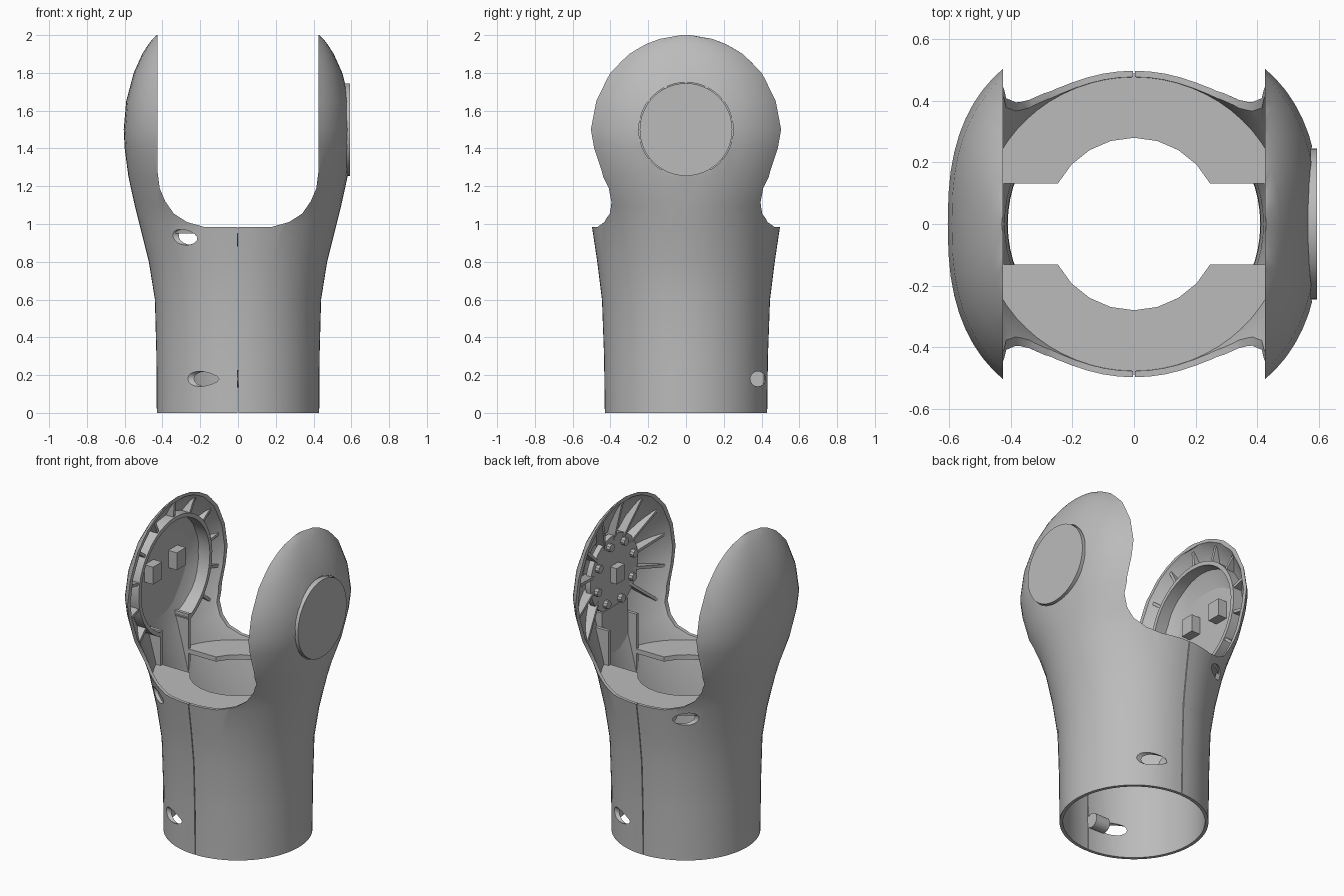
import bpy, bmesh
from math import sin, cos, pi, radians, sqrt, asin, copysign
from mathutils import Matrix, Vector

if "Cube" in bpy.data.objects:
    bpy.data.objects.remove(bpy.data.objects["Cube"])

GREY = (0.5, 0.5, 0.5, 1)
mat = bpy.data.materials.new("plain grey")
mat.use_nodes = True
mat.diffuse_color = GREY
mat.node_tree.nodes["Principled BSDF"].inputs["Base Color"].default_value = GREY

# Body sections: height, half width, half depth, roundness
SECTIONS = [(0, .43, .43, 2), (.3, .432, .434, 2), (.6, .44, .445, 2), (.8, .472, .47, 2),
            (1, .522, .5, 2), (1.1, .547, .54, 2), (1.25, .58, .6, 2.2), (1.4, .6, .62, 2.4),
            (1.5, .605, .625, 2.5), (1.65, .592, .6, 2.5), (1.8, .552, .54, 2.5),
            (1.9, .507, .457, 2.5), (1.95, .475, .384, 2.5), (1.98, .452, .31, 2.5),
            (2, .43, .12, 2.5)]
AXLE = 1.5


def finish(name, bm, smooth=True):
    bmesh.ops.recalc_face_normals(bm, faces=bm.faces)
    mesh = bpy.data.meshes.new(name)
    bm.to_mesh(mesh)
    bm.free()
    mesh.materials.append(mat)
    obj = bpy.data.objects.new(name, mesh)
    bpy.context.collection.objects.link(obj)
    return obj


def ring(section, inset=0, count=64):
    z, a, b, n = section
    pts = []
    for i in range(count):
        c, s = cos(2 * pi * i / count), sin(2 * pi * i / count)
        pts.append(((a - inset) * copysign(abs(c) ** (2 / n), c),
                    (b - inset) * copysign(abs(s) ** (2 / n), s), z))
    return pts


def loft(name, rings):
    bm = bmesh.new()
    loops = [[bm.verts.new(p) for p in r] for r in rings]
    for lo, hi in zip(loops, loops[1:]):
        for i in range(len(lo)):
            j = (i + 1) % len(lo)
            bm.faces.new((lo[i], lo[j], hi[j], hi[i]))
    bm.faces.new(loops[0])
    bm.faces.new(loops[-1])
    return finish(name, bm)


def prism(name, pts, axis, lo, hi, matrix=None):
    """Extrude a flat outline along one axis; the outline uses the other two."""
    place = {"x": lambda p, d: (d, p[0], p[1]),
             "y": lambda p, d: (p[0], d, p[1]),
             "z": lambda p, d: (p[0], p[1], d)}[axis]
    bm = bmesh.new()
    ends = [[bm.verts.new(place(p, d)) for p in pts] for d in (lo, hi)]
    bm.faces.new(ends[0])
    bm.faces.new(ends[1])
    for i in range(len(pts)):
        j = (i + 1) % len(pts)
        bm.faces.new((ends[0][i], ends[0][j], ends[1][j], ends[1][i]))
    if matrix:
        bmesh.ops.transform(bm, matrix=matrix, verts=bm.verts)
    return finish(name, bm)


def circle(y, z, r, count=32):
    return [(y + r * cos(2 * pi * i / count), z + r * sin(2 * pi * i / count)) for i in range(count)]


def box(y, z, w, h):
    return [(y - w, z - h), (y + w, z - h), (y + w, z + h), (y - w, z + h)]


def boolean(obj, other, operation, keep=False):
    mod = obj.modifiers.new("cut", "BOOLEAN")
    mod.operation, mod.object, mod.solver = operation, other, "EXACT"
    with bpy.context.temp_override(object=obj, active_object=obj):
        bpy.ops.object.modifier_apply(modifier=mod.name)
    if not keep:
        bpy.data.objects.remove(other)


# Hollow forked shell
inner = [ring((min(s[0], 1.975),) + s[1:], .02) for s in reversed(SECTIONS) if s[0] < 1.99]
shell = loft("forked_shell", inner + [ring(s) for s in SECTIONS])
side = [(.18, .985), (.27, 1.01), (.34, 1.055), (.385, 1.12), (.415, 1.19), (.426, 1.28), (.426, 2.2)]
boolean(shell, prism("fork_cutter", side + [(-x, z) for x, z in reversed(side)], "y", -1, 1), "DIFFERENCE")
boolean(shell, prism("cap_cutter", circle(0, AXLE, .25, 48), "x", .5, .8), "DIFFERENCE")
boolean(shell, prism("seam_cutter", box(0, 0, .0025, 1), "z", -.1, 1.1), "DIFFERENCE")

# Screw holes, bored sideways: side, depth position, height, inner end, radius
SCREWS = [(-1, -.38, .18, .09, .04), (1, .38, .18, .09, .04),
          (-1, -.4, .93, .18, .042), (-1, .4, .93, .18, .042)]
inside = []
for s, y, z, end, r in SCREWS:
    lo, hi = sorted((s * end, s * .7))
    boolean(shell, prism("screw_cutter", circle(y, z, r, 16), "x", lo, hi), "DIFFERENCE")
    lo, hi = sorted((s * (end + .01), 0))
    inside.append(prism("screw_boss", circle(y, z, r + .006, 16), "x", lo, hi))

# Round cap on the left ear
cap = prism("axle_cap", circle(0, AXLE, .245, 48), "x", .56, .594)

# Shelves at the bottom of the fork
for s, name in ((-1, "front_shelf"), (1, "back_shelf")):
    hole = [(.28 * cos(t), .28 * sin(t)) for t in (radians(28 + 124 * i / 8) for i in range(9))]
    pts = [(.6, .13)] + hole + [(-.6, .13), (-.6, .6), (.6, .6)]
    inside.append(prism(name, [(x, s * y) for x, y in pts], "z", .95, .98))

# Channel walls running from the shelves up into each ear
for s in (-1, 1):
    for y in (-.14, .14):
        pts = [(.44, .78), (.44, 1.2), (.6, 1.2), (.6, .78)]
        inside.append(prism("channel_wall", [(s * x, z) for x, z in pts], "y", y - .01, y + .01))

# Radial ribs in both ears
def rib(name, profile, angle):
    turn = Matrix.Translation((0, 0, AXLE)) @ Matrix.Rotation(radians(angle), 4, "X")
    inside.append(prism(name, profile, "y", -.009, .009, turn))

for i in range(-5, 6):
    rib("right_rib", [(-.45, .35), (-.435, .6), (-.6, .6), (-.6, .35)], i * 26)
    rib("left_rib", [(.505, .2), (.435, .5), (.435, .6), (.6, .6), (.6, .2)], i * 26)

# Keyhole wall, floor and lugs in the right ear
gap = asin(.13 / .36)
arc = [gap + (2 * pi - 2 * gap) * i / 40 for i in range(41)]
outline = [(r * sin(t), AXLE - r * cos(t)) for r, ts in ((.37, arc), (.345, arc[::-1])) for t in ts]
inside.append(prism("keyhole_wall", outline, "x", -.6, -.44))
inside.append(prism("right_floor", circle(0, AXLE, .35, 40), "x", -.6, -.55))
for y in (-.11, .13):
    inside.append(prism("right_lug", box(y, 1.54, .045, .055), "x", -.56, -.49))

# Hub plate with studs in the left ear
inside.append(prism("hub_plate", circle(0, AXLE, .24, 40), "x", .505, .54))
inside.append(prism("hub_block", box(0, AXLE, .04, .05), "x", .46, .51))
for i in range(8):
    t = 2 * pi * i / 8 + .3
    inside.append(prism("hub_stud", circle(.19 * sin(t), AXLE + .19 * cos(t), .025, 10), "x", .48, .51))
inside.append(prism("left_column", box(0, 1.12, .13, .17), "x", .5, .6))

# Trim all inner parts to the body
body = loft("body_trim", [ring(s, .008) for s in SECTIONS])
body.hide_render = True
for obj in inside:
    boolean(obj, body, "INTERSECT", keep=True)
bpy.data.objects.remove(body)

# Smooth rounded surfaces, keep edges crisp
bpy.ops.object.select_all(action="DESELECT")
for obj in [shell, cap] + inside:
    obj.select_set(True)
    bpy.context.view_layer.objects.active = obj
bpy.ops.object.shade_smooth_by_angle(angle=radians(30))
